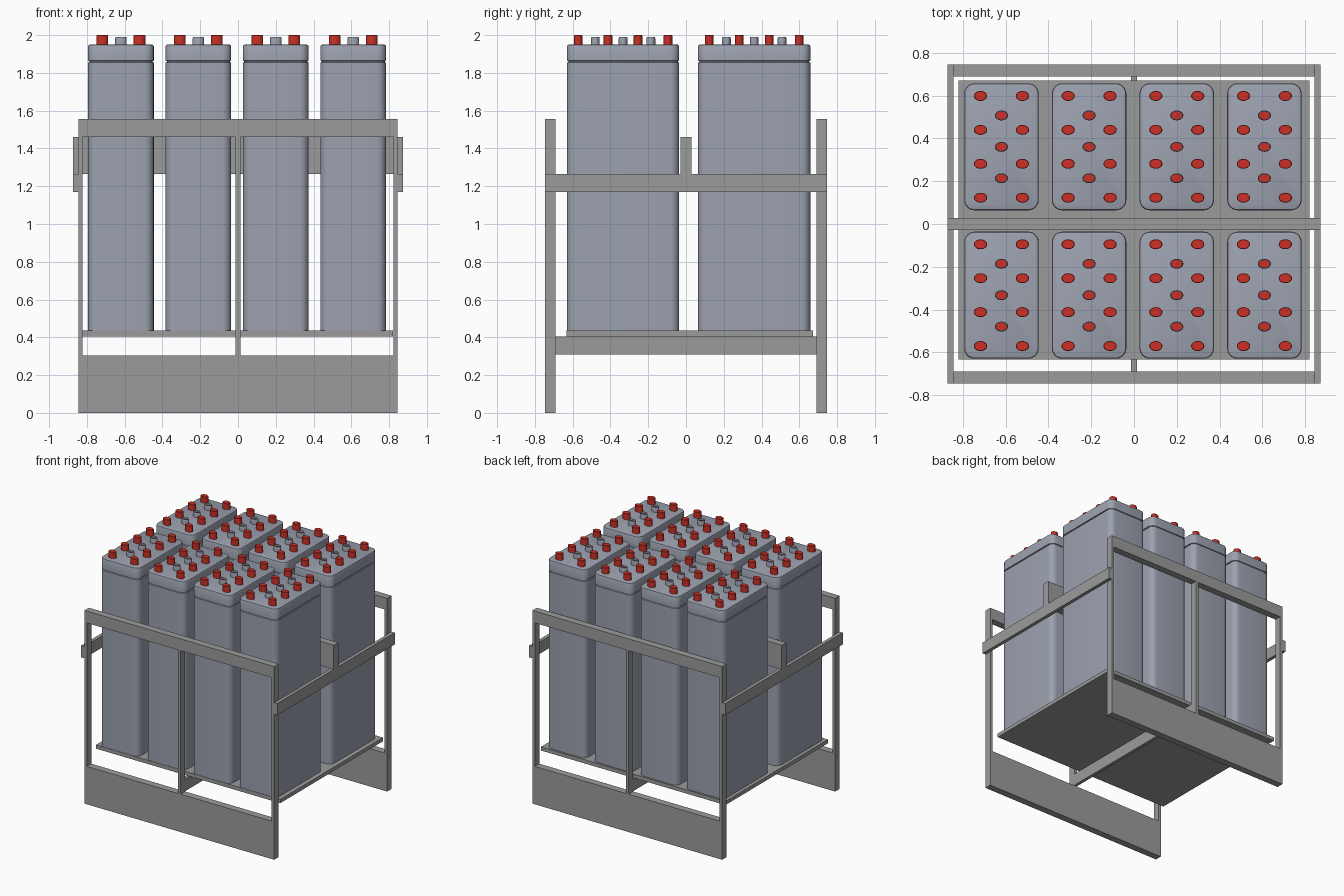
import bpy, bmesh
from math import cos, sin, pi, radians

if "Cube" in bpy.data.objects:
    bpy.data.objects.remove(bpy.data.objects["Cube"])

red = bpy.data.materials.new("terminal_red")
red.diffuse_color = (0.6, 0.03, 0.02, 1)
red.use_nodes = True
red.node_tree.nodes["Principled BSDF"].inputs["Base Color"].default_value = red.diffuse_color
shell = bpy.data.materials.new("cell_grey_blue")
shell.diffuse_color = (0.33, 0.36, 0.43, 1)
shell.use_nodes = True
shell.node_tree.nodes["Principled BSDF"].inputs["Base Color"].default_value = shell.diffuse_color
steel = bpy.data.materials.new("frame_grey")
steel.diffuse_color = (0.33, 0.33, 0.33, 1)
steel.use_nodes = True
steel.node_tree.nodes["Principled BSDF"].inputs["Base Color"].default_value = steel.diffuse_color


def place(name, mesh, loc=(0, 0, 0)):
    ob = bpy.data.objects.new(name, mesh)
    ob.location = loc
    bpy.context.collection.objects.link(ob)
    return ob


def box(name, x0, x1, y0, y1, z0, z1):
    bm = bmesh.new()
    bmesh.ops.create_cube(bm, size=1)
    for v in bm.verts:
        v.co = ((x0 + x1) / 2 + v.co.x * (x1 - x0),
                (y0 + y1) / 2 + v.co.y * (y1 - y0),
                (z0 + z1) / 2 + v.co.z * (z1 - z0))
    me = bpy.data.meshes.new(name)
    bm.to_mesh(me)
    bm.free()
    me.materials.append(steel)
    return place(name, me)


def rounded_rect(hx, hy, r, z, steps=6):
    pts = []
    for q, (sx, sy) in enumerate([(1, 1), (-1, 1), (-1, -1), (1, -1)]):
        for i in range(steps + 1):
            a = (q + i / steps) * pi / 2
            pts.append((sx * (hx - r) + r * cos(a), sy * (hy - r) + r * sin(a), z))
    return pts


def ellipse(rx, z, squash=0.75, n=24):
    return [(rx * cos(2 * pi * i / n), squash * rx * sin(2 * pi * i / n), z) for i in range(n)]


def loft(name, rings, mat):
    """Skin a stack of rings and cap both ends."""
    bm = bmesh.new()
    rows = [[bm.verts.new(p) for p in ring] for ring in rings]
    n = len(rows[0])
    for a, b in zip(rows, rows[1:]):
        for i in range(n):
            j = (i + 1) % n
            bm.faces.new((a[i], a[j], b[j], b[i]))
    bm.faces.new(rows[0][::-1])
    bm.faces.new(rows[-1])
    me = bpy.data.meshes.new(name)
    bm.to_mesh(me)
    bm.free()
    me.materials.append(mat)
    me.shade_smooth()
    me.set_sharp_from_angle(angle=radians(30))
    return me


# Front and back frames
for side, s in (("front", -1), ("back", 1)):
    y0, y1 = sorted((s * 0.69, s * 0.747))
    box(side + "_bottom_panel", -0.845, 0.845, y0, y1, 0, 0.305)
    box(side + "_top_rail", -0.845, 0.845, y0, y1, 1.46, 1.555)
    box(side + "_centre_post", -0.013, 0.013, y0, y1, 0.305, 1.46)
    for end, e in (("left", -1), ("right", 1)):
        x0, x1 = sorted((e * 0.823, e * 0.845))
        box(f"{side}_{end}_post", x0, x1, y0, y1, 0.305, 1.46)

# Side rails, middle cross plate, floor beam and tray
box("left_side_rail", -0.873, -0.845, -0.747, 0.747, 1.17, 1.265)
box("right_side_rail", 0.845, 0.873, -0.747, 0.747, 1.17, 1.265)
box("middle_cross_plate", -0.873, 0.873, -0.029, 0.029, 1.265, 1.46)
box("floor_beam", -0.013, 0.013, -0.69, 0.69, 0.308, 0.405)
box("tray", -0.822, 0.82, -0.633, 0.672, 0.405, 0.435)

# Shared meshes: cell with grooved lid, terminal, vent plug and its inset
cell = loft("cell", [rounded_rect(0.174 - d, 0.297 - d, 0.048 - d, z) for d, z in
                     [(0, 0.435), (0, 1.855), (0.007, 1.857), (0.007, 1.863),
                      (0, 1.865), (0, 1.94), (0.003, 1.947), (0.01, 1.95)]], shell)
terminal = loft("terminal", [ellipse(0.031, 1.945), ellipse(0.031, 1.997),
                             ellipse(0.028, 2.0)], red)
plug = loft("vent_plug", [ellipse(r, z) for r, z in
                          [(0.031, 1.945), (0.031, 1.982), (0.028, 1.99),
                           (0.025, 1.99), (0.025, 1.972)]], shell)
inset = loft("vent_inset", [ellipse(0.025, 1.97), ellipse(0.025, 1.976)], red)

# Two rows of four cells
for row, cy in (("front", -0.333), ("back", 0.361)):
    for c in range(4):
        cx = -0.62 + 0.41 * c
        tag = f"{row}_{c + 1}"
        place("cell_" + tag, cell, (cx, cy, 0))
        for k in range(4):
            for dx in (-0.098, 0.098):
                place("terminal_" + tag, terminal, (cx + dx, cy - 0.238 + 0.1587 * k, 0))
        for k in (-1, 0, 1):
            loc = (cx, cy + 0.147 * k, 0)
            place("vent_plug_" + tag, plug, loc)
            place("vent_inset_" + tag, inset, loc)
